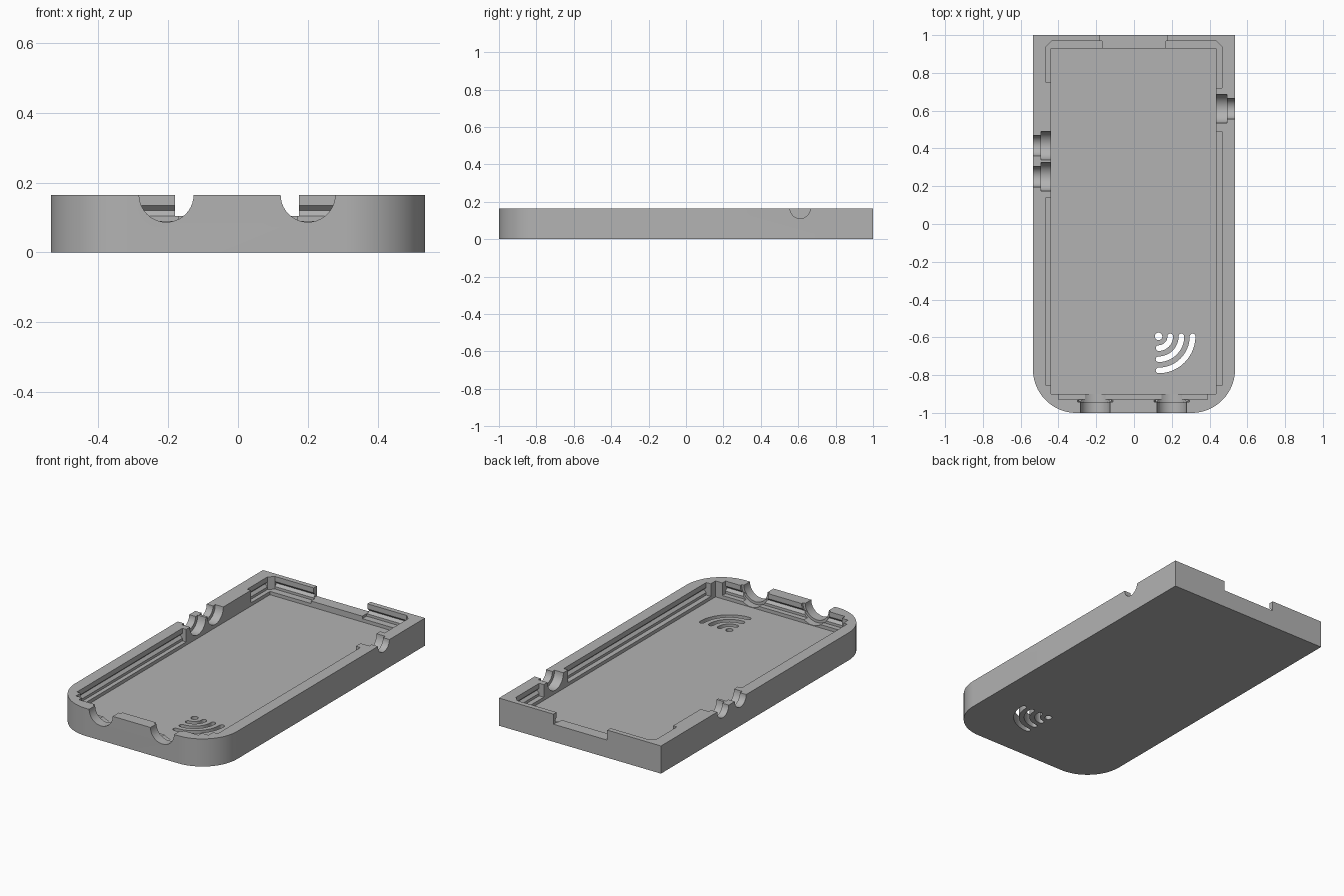
import bpy, bmesh
from math import cos, sin, pi, radians
from mathutils import Vector

cube = bpy.data.objects.get("Cube")
if cube:
    bpy.data.objects.remove(cube, do_unlink=True)

W, H = 0.535, 0.165          # half width, height
FLOOR, LEDGE, ABOVE = 0.07, 0.09, 0.25

grey = bpy.data.materials.new("mid grey")
grey.use_nodes = True
grey.diffuse_color = (0.45, 0.45, 0.45, 1)
grey.node_tree.nodes["Principled BSDF"].inputs["Base Color"].default_value = grey.diffuse_color


def sweep(name, points, offset):
    """Solid made by extruding a planar outline along an offset."""
    bm = bmesh.new()
    face = bm.faces.new([bm.verts.new(p) for p in points])
    ext = bmesh.ops.extrude_face_region(bm, geom=[face])
    verts = [g for g in ext["geom"] if isinstance(g, bmesh.types.BMVert)]
    bmesh.ops.translate(bm, verts=verts, vec=Vector(offset))
    bmesh.ops.recalc_face_normals(bm, faces=bm.faces[:])
    mesh = bpy.data.meshes.new(name)
    bm.to_mesh(mesh)
    bm.free()
    mesh.materials.append(grey)
    obj = bpy.data.objects.new(name, mesh)
    bpy.context.collection.objects.link(obj)
    return obj


def prism(name, outline, z0, z1):
    return sweep(name, [(x, y, z0) for x, y in outline], (0, 0, z1 - z0))


def arc(cx, cy, r, a0, a1, n):
    return [(cx + r * cos(radians(a0 + (a1 - a0) * i / n)),
             cy + r * sin(radians(a0 + (a1 - a0) * i / n))) for i in range(n + 1)]


def rect(x0, x1, y0, y1):
    return [(x0, y0), (x1, y0), (x1, y1), (x0, y1)]


# Tray body: square at the back, rounded at the front
R = 0.23
tray = prism("case_tray", [(W, 1), (-W, 1)] + arc(-W + R, -1 + R, R, 180, 270, 20)
             + arc(W - R, -1 + R, R, 270, 360, 20), 0, H)


def cut(cutter):
    cutter.hide_render = True
    mod = tray.modifiers.new("cut", "BOOLEAN")
    mod.operation = "DIFFERENCE"
    mod.solver = "EXACT"
    mod.object = cutter
    bpy.context.view_layer.objects.active = tray
    bpy.ops.object.modifier_apply(modifier=mod.name)
    bpy.data.objects.remove(cutter, do_unlink=True)


def groove(start, end, outward):
    """V-shaped snap groove along a wall, pointing outward."""
    a, out = Vector((*start, 0)), Vector((*outward, 0))
    profile = [a - out * 0.02 + Vector((0, 0, 0.105)), a + Vector((0, 0, 0.105)),
               a + out * 0.015 + Vector((0, 0, 0.12)),
               a + Vector((0, 0, 0.135)), a - out * 0.02 + Vector((0, 0, 0.135))]
    cut(sweep("groove_cutter", profile, Vector((*end, 0)) - a))


# Main cavity
cut(prism("cavity_cutter", rect(-0.44, 0.435, -0.9, 0.93), FLOOR, ABOVE))

# Stepped recesses and snap grooves along the sides and in the back corners
for s, y_side, y_corner in ((-1, 0.14, 0.75), (1, 0.49, 0.72)):
    cut(prism("side_recess", rect(s * 0.4, s * 0.465, -0.855, y_side), LEDGE, ABOVE))
    groove((s * 0.465, -0.855), (s * 0.465, y_side), (s, 0))
    corner = [(0.17, 0.9), (0.17, 0.97), (0.435, 0.97), (0.465, 0.94),
              (0.465, y_corner), (0.4, y_corner), (0.4, 0.9)]
    cut(prism("corner_recess", [(s * x, y) for x, y in corner], LEDGE, ABOVE))
    groove((s * 0.465, y_corner), (s * 0.465, 0.94), (s, 0))
    groove((s * 0.17, 0.97), (s * 0.435, 0.97), (0, 1))

# Front recess
cut(prism("front_recess", rect(-0.4, 0.39, -0.93, -0.85), LEDGE, ABOVE))
groove((-0.4, -0.93), (0.39, -0.93), (0, -1))

# Back opening
cut(prism("back_opening", rect(-0.18, 0.175, 0.88, 1.1), 0.105, ABOVE))


def port(center, r, side, d0, d1):
    """Half-round port through a wall: side is 'x' or 'y', d0 to d1 its depth."""
    ring = arc(center, H, r, 0, 360, 40)[:-1]
    if side == "x":
        cut(sweep("port_cutter", [(d0, a, z) for a, z in ring], (d1 - d0, 0, 0)))
    else:
        cut(sweep("port_cutter", [(a, d0, z) for a, z in ring], (0, d1 - d0, 0)))


# Stepped ports: narrow outside, wide inside
for x in (-0.205, 0.2):
    port(x, 0.078, "y", -1.1, -0.87)
    port(x, 0.093, "y", -0.943, -0.86)
for s, y in ((-1, 0.415), (-1, 0.25), (1, 0.61)):
    port(y, 0.054, "x", s * 0.6, s * 0.41)
    port(y, 0.075, "x", s * 0.493, s * 0.4)

# Signal-wave vents through the floor: a dot and three round-ended arcs
cx, cy, half = 0.13, -0.595, 0.015
cut(prism("vent_dot", arc(cx, cy, 0.02, 0, 360, 24)[:-1], -0.1, ABOVE))
for r in (0.062, 0.121, 0.18):
    outline = (arc(cx, cy, r + half, -90, 0, 20) + arc(cx + r, cy, half, 0, 180, 8)[1:-1]
               + arc(cx, cy, r - half, 0, -90, 20) + arc(cx, cy - r, half, 90, 270, 8)[1:-1])
    cut(prism("vent_arc", outline, -0.1, ABOVE))

# Smooth curved walls, keep edges sharp
bpy.ops.object.select_all(action="DESELECT")
tray.select_set(True)
bpy.context.view_layer.objects.active = tray
bpy.ops.object.shade_smooth_by_angle(angle=pi / 6)
